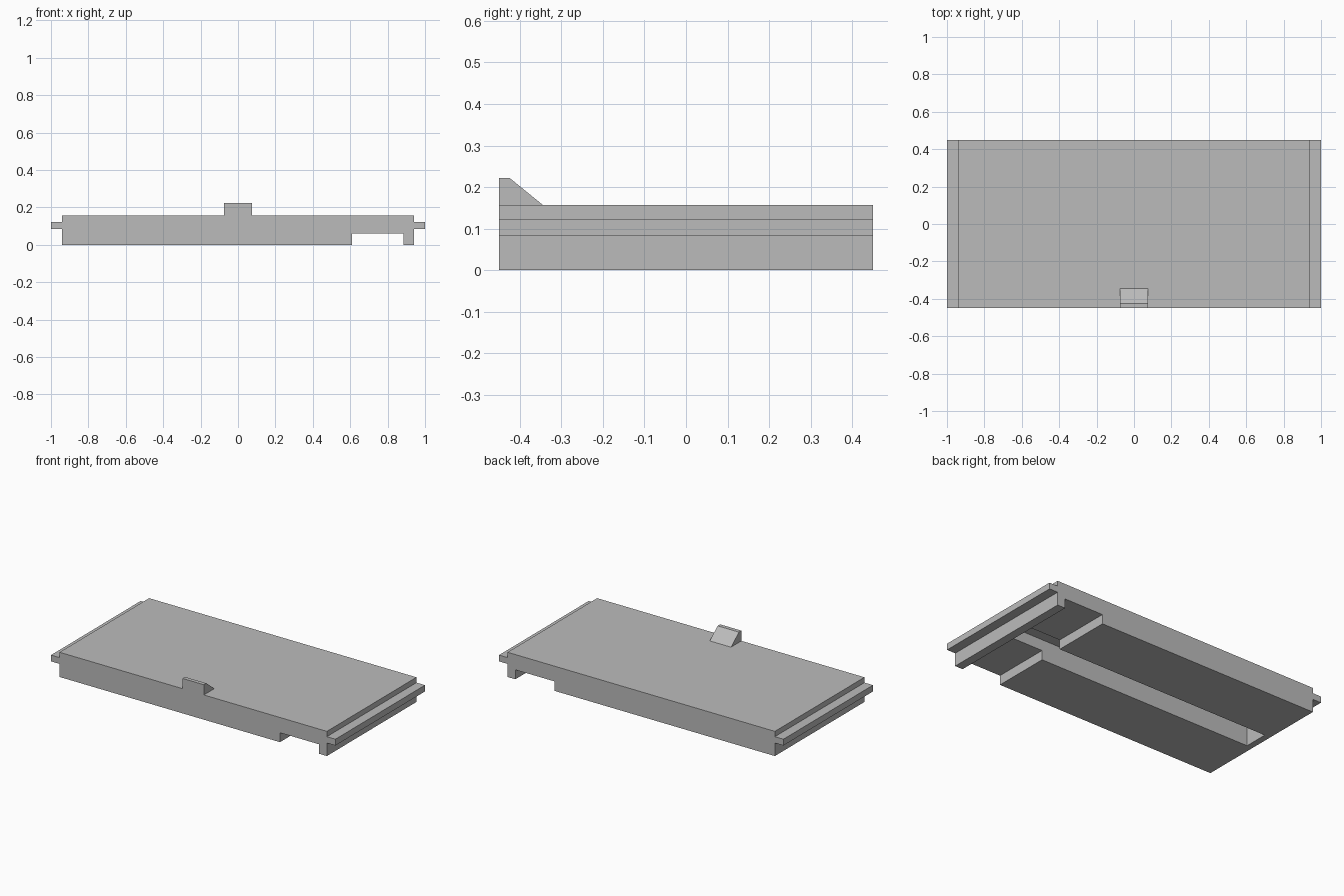
import bpy
import bmesh
from mathutils import Vector

cube = bpy.data.objects.get("Cube")
if cube:
    bpy.data.objects.remove(cube, do_unlink=True)

grey = bpy.data.materials.new("plain grey")
grey.use_nodes = True
colour = (0.5, 0.5, 0.5, 1)
grey.diffuse_color = colour
grey.node_tree.nodes["Principled BSDF"].inputs["Base Color"].default_value = colour


def prism(name, points, sweep):
    """Close a planar outline and sweep it into a solid."""
    bm = bmesh.new()
    face = bm.faces.new([bm.verts.new(p) for p in points])
    grown = bmesh.ops.extrude_face_region(bm, geom=[face])
    verts = [g for g in grown["geom"] if isinstance(g, bmesh.types.BMVert)]
    bmesh.ops.translate(bm, verts=verts, vec=Vector(sweep))
    bmesh.ops.recalc_face_normals(bm, faces=bm.faces)
    mesh = bpy.data.meshes.new(name)
    bm.to_mesh(mesh)
    bm.free()
    mesh.materials.append(grey)
    obj = bpy.data.objects.new(name, mesh)
    bpy.context.collection.objects.link(obj)
    return obj


depth = 0.45      # half depth
side = 0.94       # half width without the tongues
top = 0.157
low, high = 0.083, 0.123   # tongue heights
ceiling = 0.06    # cross slot ceiling

# Slab with a tongue on each end and a cross slot underneath
outline = [(-side, 0), (0.61, 0), (0.61, ceiling), (0.885, ceiling),
           (0.885, 0), (side, 0), (side, low), (1, low), (1, high),
           (side, high), (side, top), (-side, top), (-side, high),
           (-1, high), (-1, low), (-side, low)]
slab = prism("slab", [(x, -depth, z) for x, z in outline], (0, 2 * depth, 0))

# Long groove in the underside
groove = [(-0.90, -0.08), (0.885, -0.08), (0.885, 0.075), (-0.90, 0.075)]
cutter = prism("groove_cutter", [(x, y, -0.1) for x, y in groove], (0, 0, 0.23))
cutter.hide_render = True
cut = slab.modifiers.new("groove", "BOOLEAN")
cut.operation = "DIFFERENCE"
cut.solver = "EXACT"
cut.object = cutter
bpy.context.view_layer.objects.active = slab
bpy.ops.object.modifier_apply(modifier=cut.name)
bpy.data.objects.remove(cutter, do_unlink=True)

# Wedge stop on the front edge
wedge = [(-depth, top), (-0.345, top), (-0.425, 0.222), (-depth, 0.222)]
prism("wedge_stop", [(-0.075, y, z) for y, z in wedge], (0.15, 0, 0))
